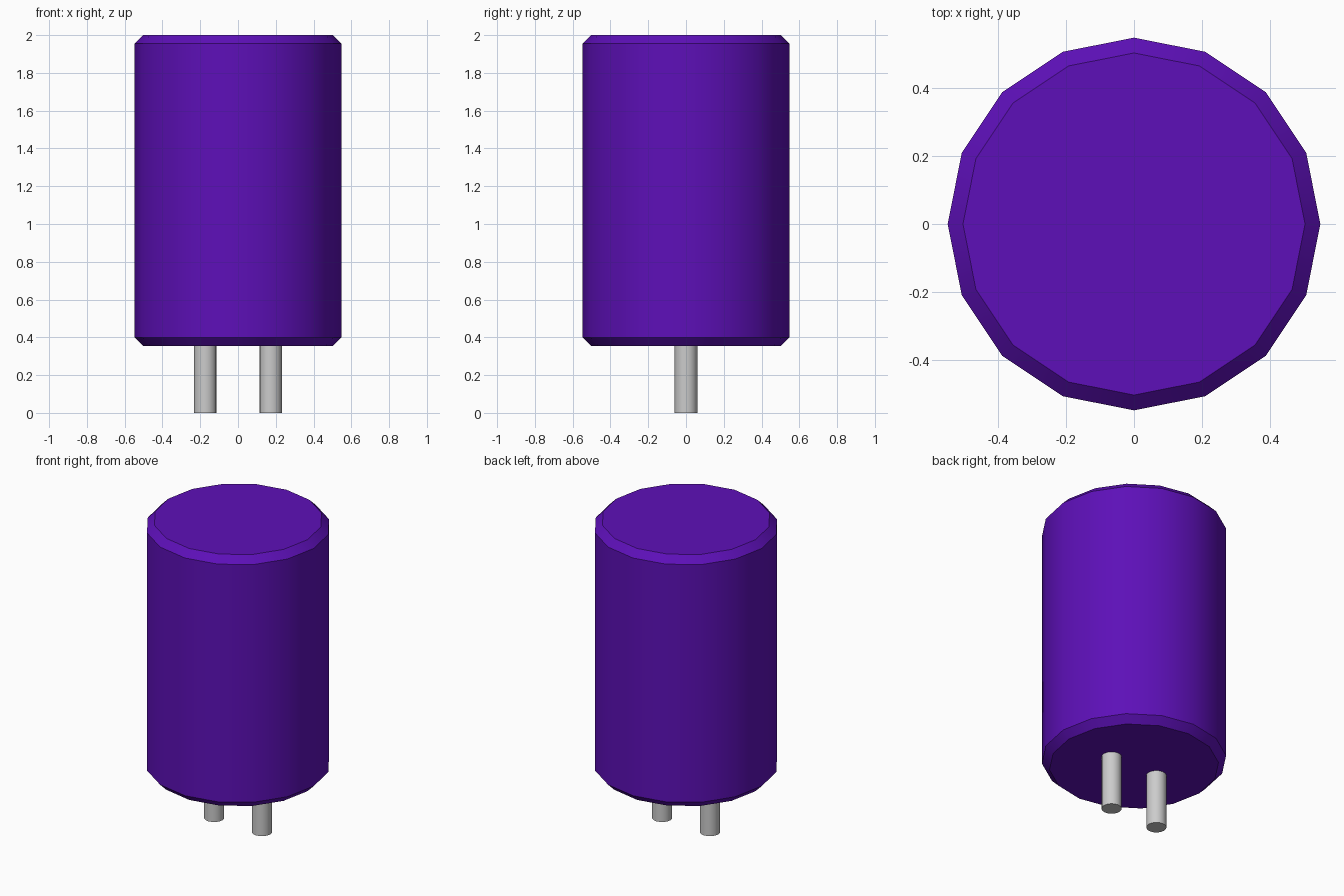
import bpy
import math

if "Cube" in bpy.data.objects:
    bpy.data.objects.remove(bpy.data.objects["Cube"], do_unlink=True)


def make_material(name, rgb):
    mat = bpy.data.materials.new(name)
    mat.use_nodes = True
    mat.diffuse_color = (*rgb, 1)
    mat.node_tree.nodes["Principled BSDF"].inputs["Base Color"].default_value = (*rgb, 1)
    return mat


def lathe(name, profile, sides, x, mat, angle):
    """Closed solid from (radius, height) rings, capped at both ends."""
    verts = [(r * math.cos(2 * math.pi * i / sides), r * math.sin(2 * math.pi * i / sides), z)
             for r, z in profile for i in range(sides)]
    faces = [list(range(sides))[::-1],
             list(range(len(verts) - sides, len(verts)))]
    for k in range(len(profile) - 1):
        for i in range(sides):
            a, b = k * sides + i, k * sides + (i + 1) % sides
            faces.append((a, b, b + sides, a + sides))
    mesh = bpy.data.meshes.new(name)
    mesh.from_pydata(verts, [], faces)
    mesh.materials.append(mat)
    obj = bpy.data.objects.new(name, mesh)
    obj.location.x = x
    bpy.context.collection.objects.link(obj)
    bpy.ops.object.select_all(action="DESELECT")
    obj.select_set(True)
    bpy.context.view_layer.objects.active = obj
    bpy.ops.object.shade_smooth_by_angle(angle=math.radians(angle))
    return obj


purple = make_material("purple", (0.11, 0.005, 0.48))
metal = make_material("light grey metal", (0.6, 0.6, 0.6))

# Chamfered can
lathe("can_body", [(0.503, 0.355), (0.548, 0.4), (0.548, 1.955), (0.503, 2.0)],
      16, 0, purple, 30)

# Two lead pins, set slightly into the can
for side, x in (("left", 0.173), ("right", -0.173)):
    lathe(f"{side}_pin", [(0.06, 0), (0.06, 0.37)], 16, x, metal, 30)
